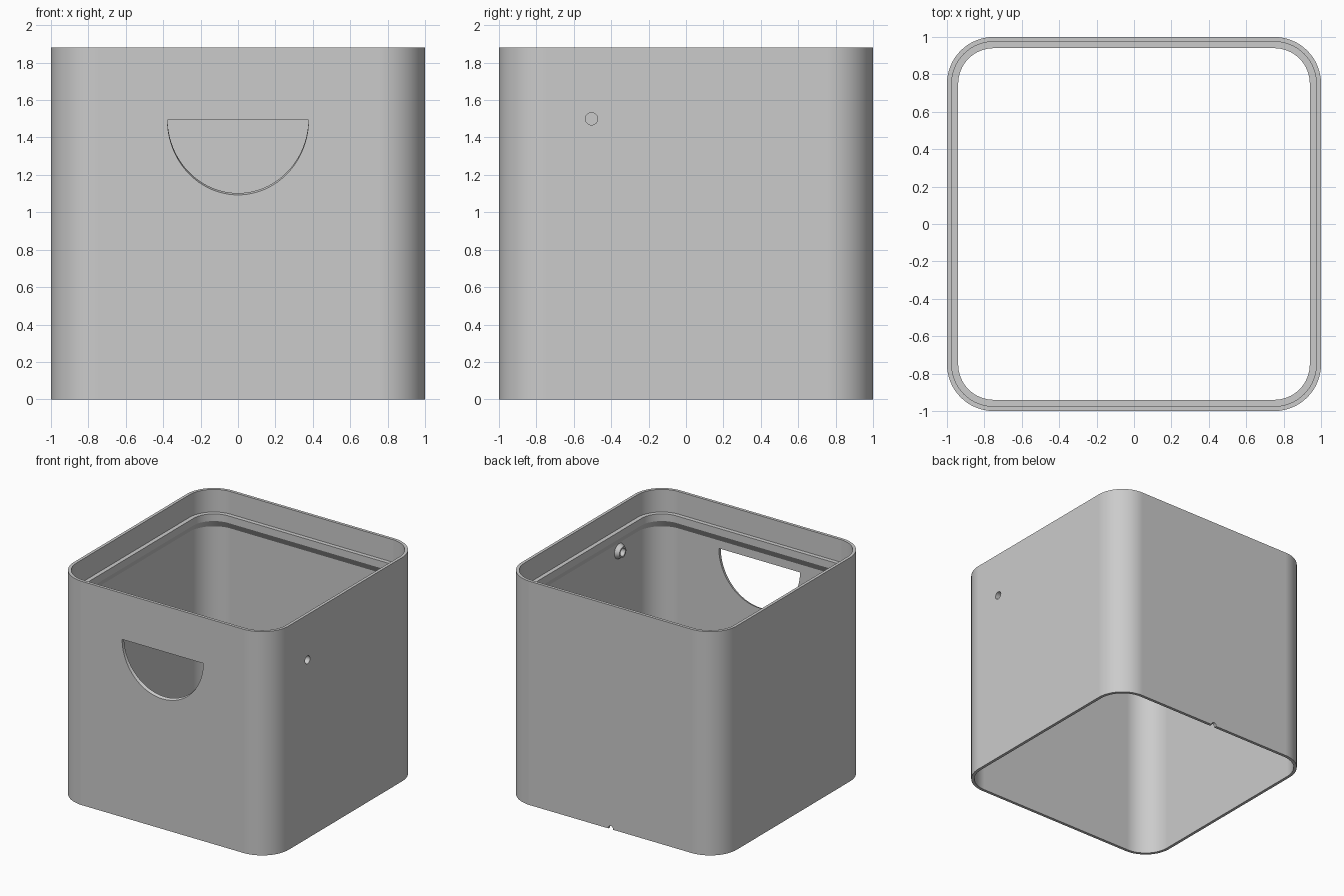
import bpy, bmesh, math
from mathutils import Matrix, Vector

if "Cube" in bpy.data.objects:
    bpy.data.objects.remove(bpy.data.objects["Cube"])

HEIGHT, RADIUS, SEGS = 1.88, 0.25, 16
WALL, LEDGE = 0.025, 0.06

grey = bpy.data.materials.new("plain grey")
grey.use_nodes = True
grey.diffuse_color = (0.6, 0.6, 0.6, 1)
grey.node_tree.nodes["Principled BSDF"].inputs["Base Color"].default_value = grey.diffuse_color


def make_object(name, bm):
    bmesh.ops.recalc_face_normals(bm, faces=bm.faces)
    mesh = bpy.data.meshes.new(name)
    bm.to_mesh(mesh)
    bm.free()
    mesh.materials.append(grey)
    ob = bpy.data.objects.new(name, mesh)
    bpy.context.collection.objects.link(ob)
    return ob


def rounded_square(inset):
    """Outline of the box, moved inwards by inset."""
    r, c, pts = RADIUS - inset, 1 - RADIUS, []
    for k, (sx, sy) in enumerate([(1, 1), (-1, 1), (-1, -1), (1, -1)]):
        for i in range(SEGS + 1):
            a = math.pi / 2 * (k + i / SEGS)
            pts.append((sx * c + r * math.cos(a), sy * c + r * math.sin(a)))
    return pts


def cylinder(name, r1, r2, start, end):
    """Cylinder or cone between two points."""
    bm = bmesh.new()
    axis = Vector(end) - Vector(start)
    turn = axis.to_track_quat('Z', 'Y').to_matrix().to_4x4()
    place = Matrix.Translation((Vector(start) + Vector(end)) / 2) @ turn
    bmesh.ops.create_cone(bm, cap_ends=True, segments=32, radius1=r1, radius2=r2,
                          depth=axis.length, matrix=place)
    return make_object(name, bm)


def apply_modifiers(ob):
    bpy.context.view_layer.update()
    graph = bpy.context.evaluated_depsgraph_get()
    mesh = bpy.data.meshes.new_from_object(ob.evaluated_get(graph))
    ob.modifiers.clear()
    ob.data = mesh


def cut(ob, cutters):
    for c in cutters:
        mod = ob.modifiers.new("cut", 'BOOLEAN')
        mod.operation, mod.solver, mod.object = 'DIFFERENCE', 'EXACT', c
    apply_modifiers(ob)


# Box wall: a section (inset, height) swept around the rounded square
section = [(0, 0), (0, HEIGHT), (WALL, HEIGHT), (WALL, 1.69), (LEDGE, 1.69),
           (LEDGE, 1.63), (WALL, 1.57), (WALL, 0)]
bm = bmesh.new()
rings = [[bm.verts.new((x, y, z)) for x, y in rounded_square(inset)] for inset, z in section]
for k, ring in enumerate(rings):
    nxt = rings[(k + 1) % len(rings)]
    for i in range(len(ring)):
        j = (i + 1) % len(ring)
        bm.faces.new((ring[i], ring[j], nxt[j], nxt[i]))
box = make_object("box_wall", bm)

# Half-round handle opening, rising slightly towards the inside
bm = bmesh.new()
loops = []
for y, rise in ((-1.1, -0.04), (-0.9, 0.04)):
    arc = [math.pi * (1 + i / 48) for i in range(49)]
    loops.append([bm.verts.new((0.377 * math.cos(a), y, 1.493 + rise + 0.4 * math.sin(a)))
                  for a in arc])
for i in range(49):
    j = (i + 1) % 49
    bm.faces.new((loops[0][i], loops[0][j], loops[1][j], loops[1][i]))
for loop in loops:
    bm.faces.new(loop)
handle_cutter = make_object("handle_cutter", bm)

# Side hole and the small notch in the back bottom edge
hole_cutter = cylinder("hole_cutter", 0.033, 0.033, (0.85, -0.505, 1.5), (1.1, -0.505, 1.5))
notch_cutter = cylinder("notch_cutter", 0.022, 0.022, (0, 0.9, 0.005), (0, 1.1, 0.005))

# Tapered collar around the hole on the inside
collar = cylinder("hole_collar", 0.068, 0.045, (0.985, -0.505, 1.5), (0.94, -0.505, 1.5))

cutters = [handle_cutter, hole_cutter, notch_cutter]
cut(box, cutters)
cut(collar, [hole_cutter])
for c in cutters:
    bpy.data.objects.remove(c)

# Smooth rounded corners, crisp edges, flat walls
for ob in (box, collar):
    bpy.ops.object.select_all(action='DESELECT')
    ob.select_set(True)
    bpy.context.view_layer.objects.active = ob
    bpy.ops.object.shade_smooth_by_angle(angle=math.radians(25))
    ob.modifiers.new("flat walls", 'WEIGHTED_NORMAL').keep_sharp = True
